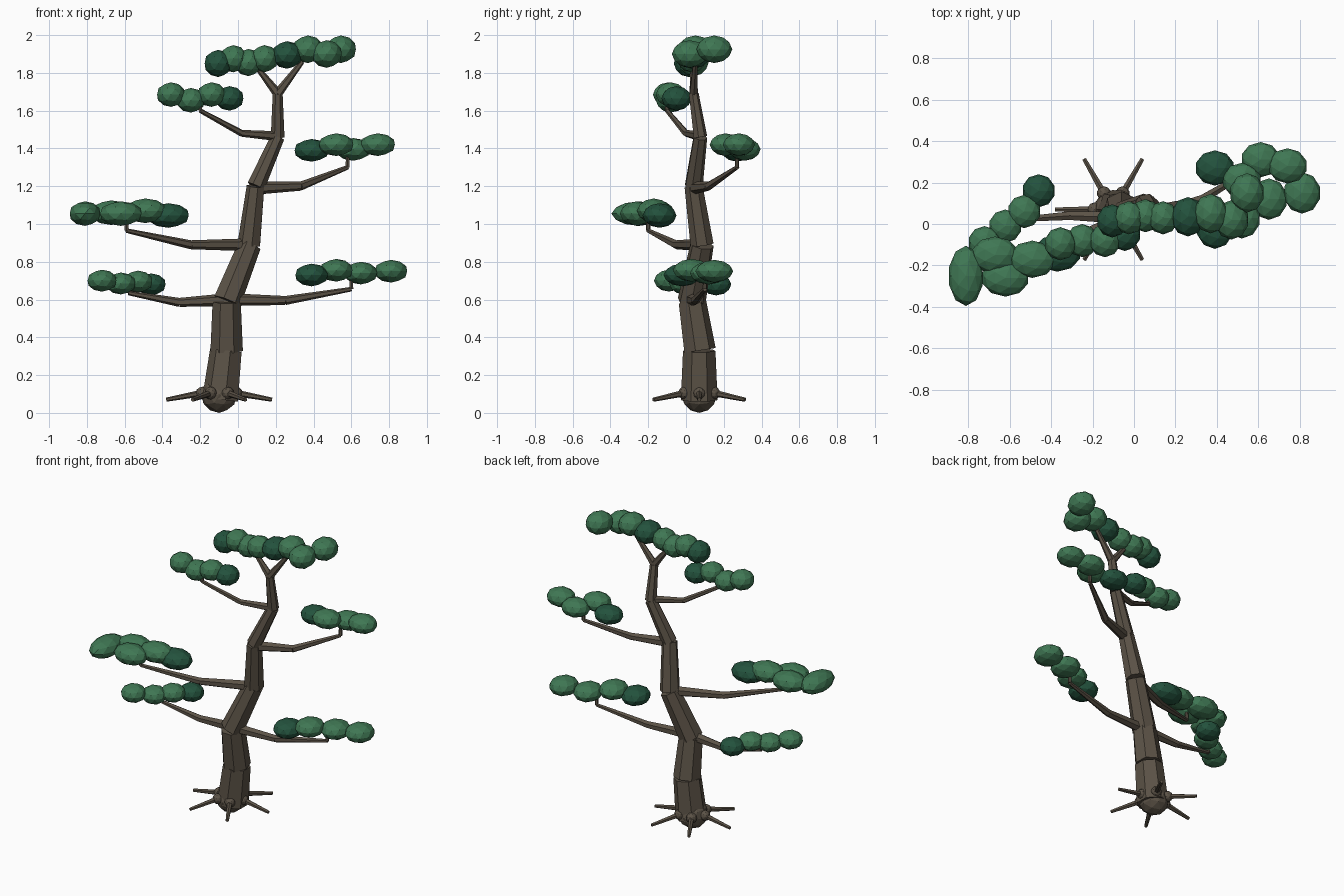
import bpy
from math import radians
from mathutils import Matrix, Vector

if "Cube" in bpy.data.objects:
    bpy.data.objects.remove(bpy.data.objects["Cube"], do_unlink=True)


def material(name, red, green, blue):
    mat = bpy.data.materials.new(name)
    mat.use_nodes = True
    mat.diffuse_color = (red, green, blue, 1)
    shader = mat.node_tree.nodes["Principled BSDF"]
    shader.inputs["Base Color"].default_value = mat.diffuse_color
    return mat


bark = material("bark", .105, .085, .062)
leaf = material("leaf_green", .05, .185, .088)
dark_leaf = material("dark_leaf_green", .017, .085, .047)


def limb(name, start, end, start_radius, end_radius, sides=6):
    """Tapered faceted segment between two points."""
    start, end = Vector(start), Vector(end)
    direction = end - start
    bpy.ops.mesh.primitive_cone_add(
        vertices=sides, radius1=start_radius, radius2=end_radius,
        depth=direction.length, location=(start + end) / 2)
    segment = bpy.context.object
    segment.name = name
    segment.rotation_euler = direction.to_track_quat('Z', 'Y').to_euler()
    segment.data.materials.append(bark)


def blob(name, position, size, mat):
    """Faceted ellipsoid."""
    bpy.ops.mesh.primitive_ico_sphere_add(subdivisions=2, radius=1, location=position)
    ball = bpy.context.object
    ball.name = name
    ball.scale = size
    ball.data.materials.append(mat)


def trunk_radius(point):
    return .103 - .045 * point[2]


def branch(name, start, bend, tip, width=.034):
    """Two thinning segments that end in a short upright twig."""
    limb(name + "_inner", start, bend, width, width * .7)
    limb(name + "_outer", bend, tip, width * .7, .012)
    limb(name + "_twig", tip, Vector(tip) + Vector((0, 0, .065)), .012, .01)


def pad(name, size, *centres):
    """Row of leaf clumps, the first one darker."""
    for number, centre in enumerate(centres):
        blob(f"{name}_clump_{number}", centre, size, leaf if number else dark_leaf)


# Crooked trunk, thinning with height
fork_base = (.21, .04, 1.69)
trunk = [(-.09, .07, .07), (-.06, .07, .33), (-.06, .03, .59), (.06, .085, .89),
         (.095, .04, 1.2), (.21, .075, 1.46), fork_base]
for number, (low, high) in enumerate(zip(trunk, trunk[1:])):
    limb(f"trunk_{number}", low, high, trunk_radius(low), trunk_radius(high), sides=7)
limb("left_fork", fork_base, (.34, .05, 1.86), .025, .013)
limb("right_fork", fork_base, (.1, .035, 1.83), .025, .013)

# Root ball with a ring of knobs and roots
ball_centre = Vector((-.1, .07, .095))
blob("root_ball", ball_centre, [ball_centre.z] * 3, bark)
for number in range(6):
    turn = Matrix.Rotation(radians(60 * number), 3, 'Z')
    inner = ball_centre + turn @ Vector((.09, 0, .01))
    outer = ball_centre + turn @ Vector((.28, 0, -.025))
    blob(f"root_knob_{number}", inner, [.034] * 3, bark)
    limb(f"root_{number}", inner, outer, .018, .011)

# Branches
branch("low_right_branch", (-.05, .03, .6), (-.31, .04, .585), (-.58, .02, .635))
branch("low_left_branch", (-.05, .03, .6), (.25, .05, .595), (.6, .1, .655))
branch("middle_right_branch", (.06, .08, .89), (-.25, -.05, .89), (-.59, -.2, .965))
branch("middle_left_branch", (.1, .04, 1.19), (.33, .12, 1.2), (.58, .27, 1.3))
branch("upper_right_branch", (.21, .07, 1.465), (.02, 0, 1.48), (-.2, -.1, 1.6), width=.026)

# Leaf pads above the branch tips
pad("low_right_pad", (.08, .08, .058),
    (-.46, .16, .68), (-.53, .06, .695), (-.62, -.01, .685), (-.72, -.09, .7))
pad("low_left_pad", (.09, .1, .06),
    (.39, -.02, .73), (.52, .03, .755), (.65, .12, .74), (.81, .15, .75))
pad("middle_right_pad", (.115, .09, .065),
    (-.37, -.14, 1.045), (-.49, -.17, 1.07), (-.62, -.26, 1.055), (-.67, -.15, 1.06))
blob("middle_right_pad_tip", (-.81, -.25, 1.055), (.085, .145, .065), leaf)
pad("middle_left_pad", (.095, .085, .06),
    (.39, .27, 1.39), (.52, .21, 1.42), (.61, .31, 1.395), (.74, .28, 1.42))
pad("upper_right_pad", (.077, .08, .065),
    (-.045, -.05, 1.665), (-.14, -.08, 1.685), (-.25, -.08, 1.655), (-.355, -.095, 1.685))
pad("crown_right_pad", (.075, .08, .072),
    (-.105, .015, 1.85), (-.025, .03, 1.875), (.055, .04, 1.855), (.14, .03, 1.875))
pad("crown_left_pad", (.083, .095, .073),
    (.26, .035, 1.895), (.37, .05, 1.925), (.47, .02, 1.9), (.545, .15, 1.925))
